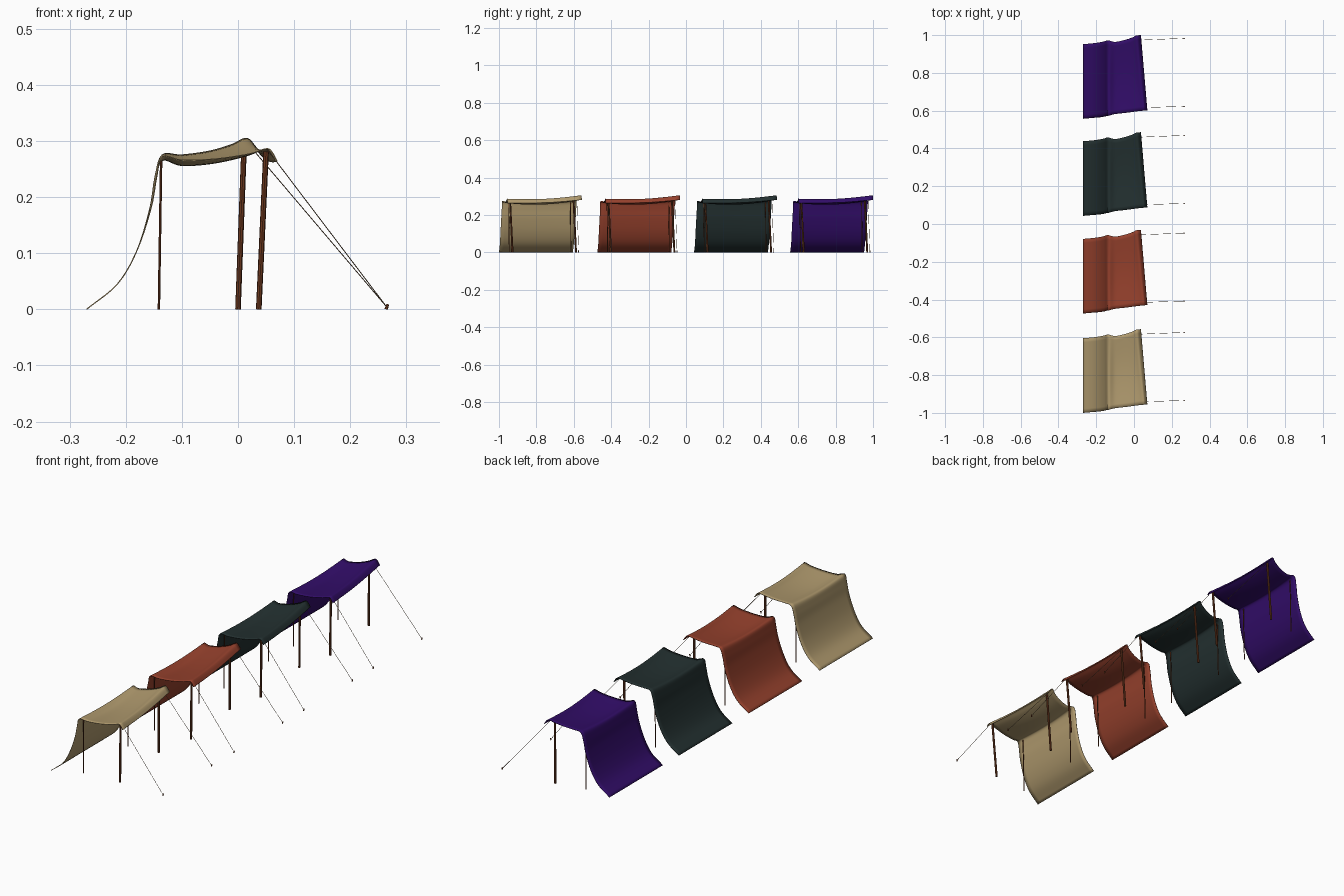
import bpy, bmesh, math
from mathutils import Vector

if "Cube" in bpy.data.objects:
    bpy.data.objects.remove(bpy.data.objects["Cube"])


def material(name, rgb):
    m = bpy.data.materials.new(name)
    m.diffuse_color = (*rgb, 1)
    m.use_nodes = True
    m.node_tree.nodes["Principled BSDF"].inputs["Base Color"].default_value = m.diffuse_color
    return m


BROWN = material("brown wood", (0.156, 0.042, 0.014))
ROPE = material("rope", (0.17, 0.11, 0.06))
CLOTHS = [
    ("tan", material("tan cloth", (0.434, 0.323, 0.156)), 0.0),
    ("red", material("rust red cloth", (0.305, 0.053, 0.026)), 0.526),
    ("green", material("dark green cloth", (0.017, 0.030, 0.030)), 1.043),
    ("purple", material("purple cloth", (0.032, 0.004, 0.141)), 1.557),
]

# side edges of the canopy, from the ground at the back to the front hem
NEAR = [(-.27, -1, 0), (-.215, -.995, .045), (-.18, -.992, .105), (-.155, -.988, .18),
        (-.145, -.985, .235), (-.135, -.984, .272), (-.10, -.975, .266), (-.04, -.968, .268),
        (.02, -.96, .277), (.05, -.957, .286), (.06, -.956, .281), (.07, -.955, .263)]
FAR = [(-.27, -.605, 0), (-.215, -.6, .045), (-.18, -.595, .105), (-.157, -.59, .18),
       (-.148, -.587, .235), (-.135, -.585, .275), (-.10, -.593, .275), (-.05, -.583, .282),
       (-.01, -.57, .294), (.01, -.56, .304), (.022, -.558, .301), (.036, -.557, .281)]
SAG = [0, 0, 0, 0, .003, .008, .014, .014, .012, .010, .010, .007]


def smooth_path(points, steps=5):
    """Catmull-Rom curve through the points."""
    p = [Vector(q) for q in points]
    p = [2 * p[0] - p[1]] + p + [2 * p[-1] - p[-2]]
    out = []
    for i in range(1, len(p) - 2):
        a, b, c, d = p[i - 1:i + 3]
        for s in range(steps):
            t = s / steps
            out.append(0.5 * (2 * b + (c - a) * t + (2 * a - 5 * b + 4 * c - d) * t * t
                              + (3 * b - a - 3 * c + d) * t ** 3))
    return out + [p[-2]]


def finish(name, bm, mat, smooth):
    bmesh.ops.recalc_face_normals(bm, faces=bm.faces)
    me = bpy.data.meshes.new(name)
    bm.to_mesh(me)
    bm.free()
    me.materials.append(mat)
    for f in me.polygons:
        f.use_smooth = smooth
    ob = bpy.data.objects.new(name, me)
    bpy.context.collection.objects.link(ob)
    return ob


def rod(name, a, b, radius, mat, dy, sides=8, tip=1.0):
    a, b = Vector(a), Vector(b)
    bm = bmesh.new()
    bmesh.ops.create_cone(bm, cap_ends=True, segments=sides, radius1=radius,
                          radius2=radius * tip, depth=(b - a).length)
    ob = finish(name, bm, mat, False)
    ob.rotation_euler = (b - a).to_track_quat('Z', 'Y').to_euler()
    ob.location = (a + b) / 2 + Vector((0, dy, 0))
    return ob


def canopy(name, mat, dy, cols=18):
    near, far = smooth_path(NEAR), smooth_path(FAR)
    sag = [v.z for v in smooth_path([(0, 0, s) for s in SAG])]
    bm = bmesh.new()
    rows = []
    for n, f, s in zip(near, far, sag):
        row = []
        for j in range(cols + 1):
            t = j / cols
            co = n.lerp(f, t)
            co.z = max(0, co.z - s * math.sin(math.pi * t))
            co.y += dy
            row.append(bm.verts.new(co))
        rows.append(row)
    for r, q in zip(rows, rows[1:]):
        for j in range(cols):
            bm.faces.new((r[j], q[j], q[j + 1], r[j + 1]))
    ob = finish(name, bm, mat, True)
    mod = ob.modifiers.new("thickness", 'SOLIDIFY')
    mod.thickness = 0.002
    mod.offset = 0


for label, mat, dy in CLOTHS:
    canopy(label + "_canopy", mat, dy)
    # thick front poles, leaning slightly
    rod(label + "_front_pole_near", (.037, -.927, 0), (.050, -.941, .281), .005, BROWN, dy)
    rod(label + "_front_pole_far", (0, -.588, 0), (.011, -.602, .294), .005, BROWN, dy)
    # thin back poles under the ridge
    rod(label + "_back_pole_near", (-.141, -.945, 0), (-.137, -.948, .264), .0022, BROWN, dy)
    rod(label + "_back_pole_far", (-.141, -.615, 0), (-.137, -.618, .266), .0022, BROWN, dy)
    # guy ropes and ground stakes
    for side, top, y in (("near", (.052, -.941, .285), -.934), ("far", (.016, -.584, .297), -.574)):
        rod(f"{label}_rope_{side}", (.265, y, .004), top, .0009, ROPE, dy, 5)
        rod(f"{label}_stake_{side}", (.264, y, 0), (.267, y, .009), .003, BROWN, dy, 6, .8)
